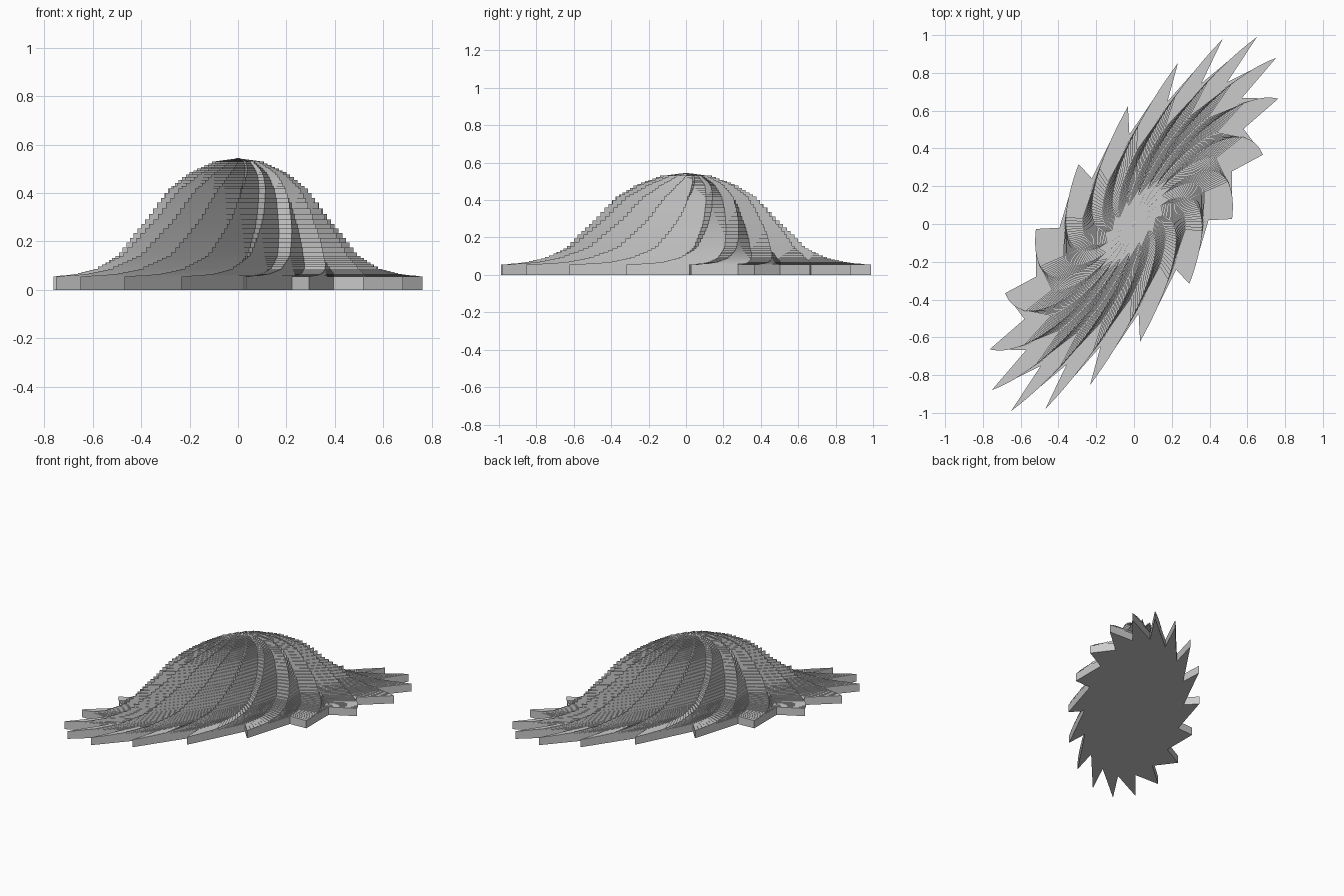
import bpy, bmesh
from math import cos, sin, radians

if "Cube" in bpy.data.objects:
    bpy.data.objects.remove(bpy.data.objects["Cube"])

TEETH = 18
NOTCH = 0.76      # notch radius relative to tooth tip
BASE = 0.055      # thickness of the bottom layer
TWIST = 65        # degrees of swirl from rim to crown
LAYERS = 50

# bell profile: (radius, height)
PROFILE = [(1, .055), (.88, .065), (.78, .087), (.65, .145), (.56, .235), (.50, .29),
           (.44, .36), (.385, .415), (.27, .483), (.14, .53), (0, .545)]


def height(r):
    for (r0, z0), (r1, z1) in zip(PROFILE, PROFILE[1:]):
        if r >= r1:
            return z0 + (z1 - z0) * (r0 - r) / (r0 - r1)
    return PROFILE[-1][1]


def outline(r):
    """Saw-tooth outline, twisted by radius and skewed into a slanted ellipse."""
    pts = []
    for k in range(TEETH):
        t = radians(360 / TEETH * k - TWIST * (1 - r))
        for s in (r, r * NOTCH):
            pts.append((.77 * s * cos(t - radians(52.4)), s * cos(t - radians(11.5))))
    return pts


bm = bmesh.new()


def ring(r, z):
    return [bm.verts.new((x, y, z)) for x, y in outline(r)]


def bridge(a, b):
    n = len(a)
    for i in range(n):
        j = (i + 1) % n
        bm.faces.new((a[i], a[j], b[j], b[i]))


def cap(loop, z):
    c = bm.verts.new((0, 0, z))
    for i in range(len(loop)):
        bm.faces.new((loop[i], loop[(i + 1) % len(loop)], c))


# base slab, then stepped layers shrinking and turning up to the crown
bottom = ring(1, 0)
cap(bottom, 0)
top = ring(1, BASE)
bridge(bottom, top)
for i in range(1, LAYERS):
    r_prev, r = 1 - (i - 1) / LAYERS, 1 - i / LAYERS
    foot = ring(r, height(r_prev))
    bridge(top, foot)
    top = ring(r, height(r))
    bridge(foot, top)
cap(top, .545)

bmesh.ops.recalc_face_normals(bm, faces=bm.faces)
mesh = bpy.data.meshes.new("swirl_dome")
bm.to_mesh(mesh)
bm.free()
bpy.context.collection.objects.link(bpy.data.objects.new("swirl_dome", mesh))
